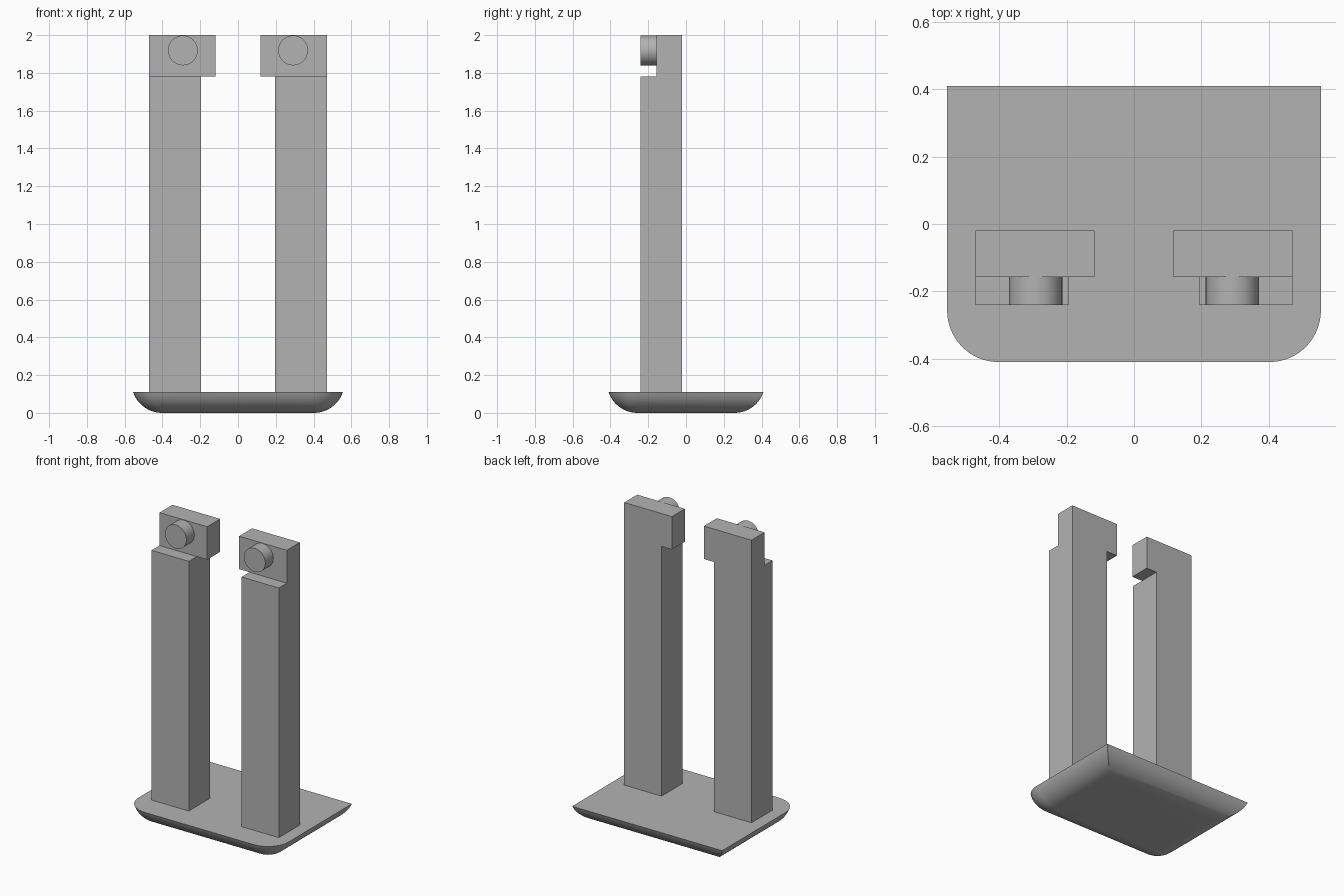
import bpy
import bmesh
import math

cube = bpy.data.objects.get("Cube")
if cube:
    bpy.data.objects.remove(cube, do_unlink=True)

grey = bpy.data.materials.new("light grey")
grey.use_nodes = True
COLOUR = (0.45, 0.45, 0.45, 1)
grey.diffuse_color = COLOUR
grey.node_tree.nodes["Principled BSDF"].inputs["Base Color"].default_value = COLOUR


def finish(bm, name, smooth=False):
    """Turn a bmesh into a named object with outward normals."""
    bmesh.ops.remove_doubles(bm, verts=bm.verts, dist=1e-5)
    bmesh.ops.recalc_face_normals(bm, faces=bm.faces)
    mesh = bpy.data.meshes.new(name)
    bm.to_mesh(mesh)
    bm.free()
    mesh.materials.append(grey)
    obj = bpy.data.objects.new(name, mesh)
    bpy.context.collection.objects.link(obj)
    if smooth:
        bpy.ops.object.select_all(action="DESELECT")
        obj.select_set(True)
        bpy.context.view_layer.objects.active = obj
        bpy.ops.object.shade_smooth_by_angle(angle=math.radians(30))
    return obj


def loft(bm, rings):
    """Bridge closed point rings and cap both ends."""
    loops = [[bm.verts.new(p) for p in ring] for ring in rings]
    n = len(loops[0])
    for a, b in zip(loops, loops[1:]):
        for i in range(n):
            j = (i + 1) % n
            bm.faces.new((a[i], a[j], b[j], b[i]))
    bm.faces.new(loops[0])
    bm.faces.new(loops[-1])


def prism(name, profile, x0, x1):
    """Extrude a (y, z) profile along x."""
    bm = bmesh.new()
    loft(bm, [[(x, y, z) for y, z in profile] for x in (x0, x1)])
    finish(bm, name)


# Base plate: round front corners, square back corners, curved underside
HALF_X, HALF_Y, INSET, THICK = 0.555, 0.41, 0.153, 0.11
ARC = (INSET ** 2 + THICK ** 2) / (2 * THICK)
SWEEP = math.asin(INSET / ARC)
STEPS, CORNER = 12, 16


def base_ring(angle):
    out = ARC * math.sin(angle)
    z = ARC * (1 - math.cos(angle))
    cx, cy = HALF_X - INSET, HALF_Y - INSET
    ring = [(cx + out, cy + out, z), (-cx - out, cy + out, z)]
    for sx, start in ((-1, math.pi), (1, 1.5 * math.pi)):
        for i in range(CORNER + 1):
            a = start + i / CORNER * math.pi / 2
            ring.append((sx * cx + out * math.cos(a), -cy + out * math.sin(a), z))
    return ring


# The flat bottom's front corners come to points, so they are merged on finishing
bm = bmesh.new()
loft(bm, [base_ring(SWEEP * max(i / STEPS, 1e-3)) for i in range(STEPS + 1)])
finish(bm, "base_plate", smooth=True)

# Posts with a stepped top, an inward lug and a forward peg
FRONT, STEP, BACK = -0.241, -0.157, -0.02
LEDGE, TOP = 1.78, 2.0
post = [(FRONT, THICK), (BACK, THICK), (BACK, TOP),
        (STEP, TOP), (STEP, LEDGE), (FRONT, LEDGE)]
lug = [(STEP, LEDGE), (BACK, LEDGE), (BACK, TOP), (STEP, TOP)]

for side, s in (("left", 1), ("right", -1)):
    prism(side + "_post", post, s * 0.471, s * 0.195)
    prism(side + "_lug", lug, s * 0.195, s * 0.118)
    bm = bmesh.new()
    circle = [(s * 0.292 + 0.079 * math.cos(a), 1.919 + 0.079 * math.sin(a))
              for a in (math.tau * i / 48 for i in range(48))]
    loft(bm, [[(x, y, z) for x, z in circle] for y in (FRONT, STEP)])
    finish(bm, side + "_peg", smooth=True)
